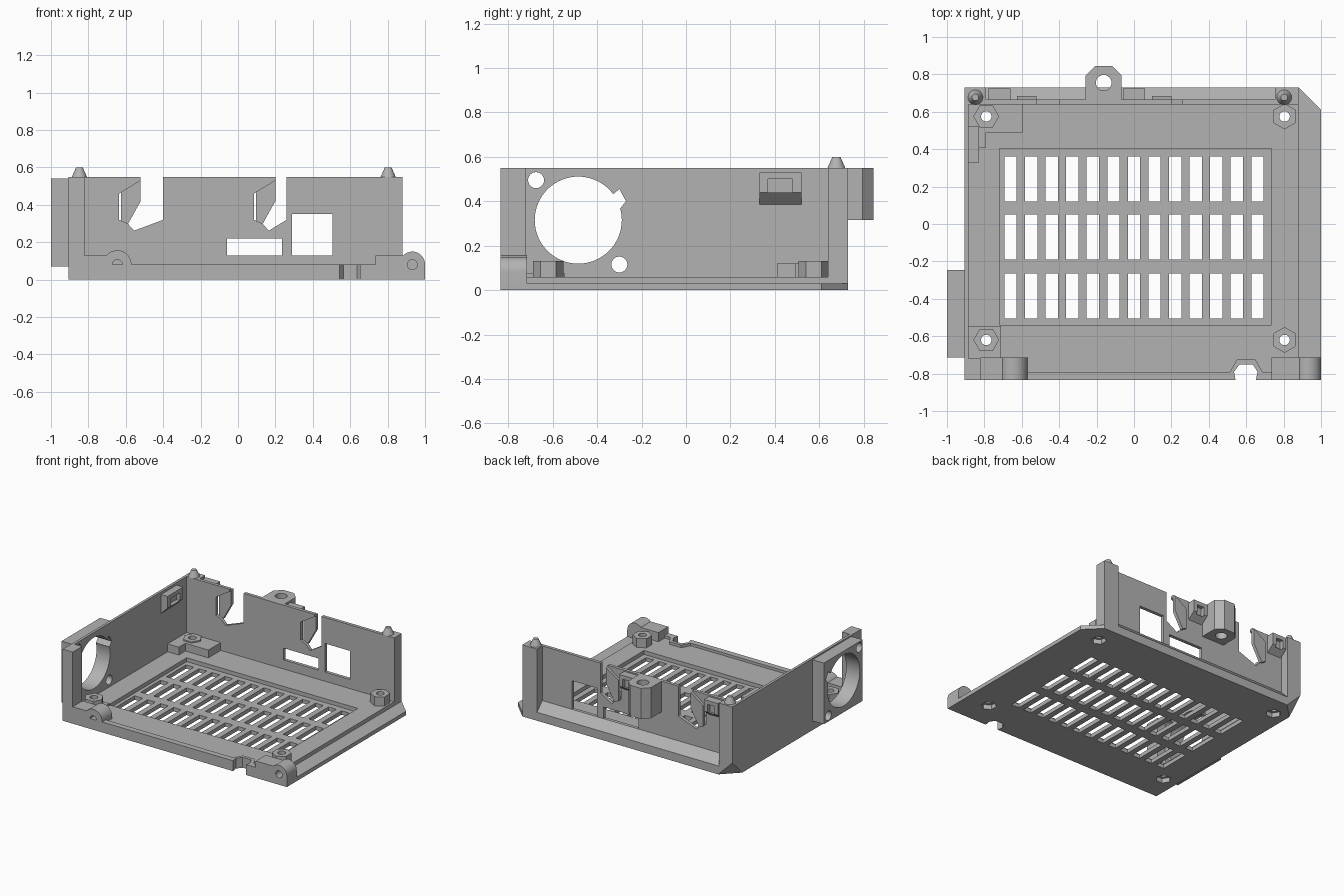
import bpy, bmesh, math
from mathutils import Vector

if "Cube" in bpy.data.objects:
    bpy.data.objects.remove(bpy.data.objects["Cube"])

grey = bpy.data.materials.new("plain grey plastic")
grey.use_nodes = True
grey.diffuse_color = (0.45, 0.45, 0.45, 1)
grey.node_tree.nodes["Principled BSDF"].inputs["Base Color"].default_value = grey.diffuse_color


def place(axis, a, b, t):
    return {"x": (t, a, b), "y": (a, t, b), "z": (a, b, t)}[axis]


def finish(name, bm):
    bmesh.ops.recalc_face_normals(bm, faces=bm.faces)
    me = bpy.data.meshes.new(name)
    bm.to_mesh(me)
    bm.free()
    me.materials.append(grey)
    ob = bpy.data.objects.new(name, me)
    bpy.context.collection.objects.link(ob)
    return ob


def add_prism(bm, axis, pts, lo, hi):
    low = [bm.verts.new(place(axis, a, b, lo)) for a, b in pts]
    high = [bm.verts.new(place(axis, a, b, hi)) for a, b in pts]
    bm.faces.new(low)
    bm.faces.new(high)
    for i in range(len(pts)):
        j = (i + 1) % len(pts)
        bm.faces.new((low[i], low[j], high[j], high[i]))


def prism(name, axis, pts, lo, hi):
    bm = bmesh.new()
    add_prism(bm, axis, pts, lo, hi)
    return finish(name, bm)


def rect(a0, a1, b0, b1):
    return [(a0, b0), (a1, b0), (a1, b1), (a0, b1)]


def box(name, x0, x1, y0, y1, z0, z1):
    return prism(name, "z", rect(x0, x1, y0, y1), z0, z1)


def ring(a, b, r, n=40, turn=0.0):
    return [(a + r * math.cos(turn + math.tau * i / n),
             b + r * math.sin(turn + math.tau * i / n)) for i in range(n)]


def cut(ob, *cutters):
    # Subtract each cutter, then discard it
    bpy.context.view_layer.objects.active = ob
    for c in cutters:
        c.hide_render = True
        m = ob.modifiers.new("cut", "BOOLEAN")
        m.operation, m.solver, m.object = "DIFFERENCE", "EXACT", c
        bpy.ops.object.modifier_apply(modifier=m.name)
        bpy.data.objects.remove(c)


def corner_cutter():
    # Sloped undercut at the rear corner
    bm = bmesh.new()
    c = Vector((-0.915, 0.74, -0.01))
    s = 0.15
    v = [bm.verts.new(c + Vector(d) * s) for d in
         ((0, 0, 0), (1, 0, 0), (0, -1, 0), (0, 0, 1))]
    for f in ((0, 1, 2), (0, 1, 3), (0, 2, 3), (1, 2, 3)):
        bm.faces.new([v[i] for i in f])
    return finish("corner_cutter", bm)


def front_notch():
    return prism("notch_cutter", "z", [(0.555, -0.9), (0.535, -0.79), (0.565, -0.75),
                 (0.635, -0.75), (0.66, -0.79), (0.64, -0.9)], -0.1, 0.2)


# Floor with recessed vent panel, slots and hexagonal nut pockets
floor = box("floor", -0.905, 0.88, -0.835, 0.73, 0, 0.06)
slots = bmesh.new()
for col in range(13):
    x = -0.66 + 0.11 * col
    for y in (-0.385, -0.07, 0.24):
        add_prism(slots, "z", rect(x - 0.033, x + 0.033, y - 0.12, y + 0.12), -0.1, 0.2)
cut(floor, box("panel_cutter", -0.72, 0.735, -0.54, 0.405, 0.03, 0.2),
    finish("slot_cutter", slots), corner_cutter(), front_notch())

# Thin side flange with a clipped rear corner
prism("side_flange", "z", [(0.87, -0.835), (1, -0.835), (1, 0.61), (0.88, 0.73), (0.87, 0.73)], 0, 0.03)

# Four hexagonal standoffs with through holes
for label, x, y, turn in (("rear_right", -0.79, 0.575, 0), ("rear_left", 0.805, 0.575, math.pi / 6),
                          ("front_right", -0.79, -0.62, 0), ("front_left", 0.805, -0.62, math.pi / 6)):
    cut(floor, prism("pocket_cutter", "z", ring(x, y, 0.055, 6, turn), -0.1, 0.035),
        prism("screw_cutter", "z", ring(x, y, 0.028, 24), -0.1, 0.2))
    post = prism("standoff_" + label, "z", ring(x, y, 0.069, 6, turn), 0.06, 0.13)
    cut(post, prism("screw_cutter", "z", ring(x, y, 0.028, 24), -0.1, 0.2))

# L-shaped block by the rear corner and low pad by the front corner
ell = prism("corner_block", "z", [(-0.89, 0.41), (-0.79, 0.41), (-0.79, 0.49), (-0.595, 0.49),
            (-0.595, 0.645), (-0.89, 0.645)], 0.055, 0.12)
cut(ell, prism("screw_cutter", "z", ring(-0.79, 0.575, 0.028, 24), -0.1, 0.2))
pad = box("corner_pad", -0.89, -0.71, -0.72, -0.545, 0.055, 0.075)
cut(pad, prism("screw_cutter", "z", ring(-0.79, -0.62, 0.028, 24), -0.1, 0.2))

# Front lip and the raised rim around its cable notch
lip = box("front_lip", -0.82, 0.75, -0.835, -0.79, 0.05, 0.08)
rim = prism("notch_rim", "z", [(0.51, -0.795), (0.55, -0.725), (0.65, -0.725), (0.69, -0.795)], 0.05, 0.08)
cut(lip, front_notch())
cut(rim, front_notch())

# Hinge blocks with rounded bosses and pin holes
for label, x, inner in (("right", -0.645, (-0.82, -0.645)), ("left", 0.932, (0.735, 0.932))):
    r = 0.075 if label == "right" else 0.068
    block = box("hinge_block_" + label, inner[0], inner[1], -0.835, -0.715, 0, 0.13)
    arc = [(x + r * math.cos(math.pi * i / 20), 0.082 + r * math.sin(math.pi * i / 20)) for i in range(21)]
    boss = prism("hinge_boss_" + label, "y", [(x + r, 0)] + arc + [(x - r, 0)], -0.835, -0.715)
    for part in (block, boss):
        cut(part, prism("pin_cutter", "y", ring(x, 0.08, 0.027, 24), -0.9, -0.74))

# Side wall, its front post and the square fan mount
wall = box("side_wall", -0.905, -0.885, -0.835, 0.73, 0, 0.55)
cut(wall, corner_cutter())
box("side_wall_front_post", -0.905, -0.82, -0.835, -0.72, 0, 0.55)
mount = box("fan_mount", -1, -0.9, -0.715, -0.245, 0.07, 0.54)
for part in (wall, mount):
    cut(part, prism("fan_cutter", "x", ring(-0.485, 0.315, 0.196, 64), -1.1, -0.85),
        prism("key_cutter", "x", [(-0.36, 0.40), (-0.31, 0.35), (-0.27, 0.40), (-0.30, 0.455),
                                  (-0.33, 0.43), (-0.36, 0.45)], -1.1, -0.85),
        prism("screw_cutter", "x", ring(-0.675, 0.495, 0.036, 24), -1.1, -0.85),
        prism("screw_cutter", "x", ring(-0.3, 0.115, 0.036, 24), -1.1, -0.85))

# Latch on the inside of the side wall
latch = prism("side_latch", "y", [(-0.89, 0.38), (-0.83, 0.44), (-0.83, 0.53), (-0.89, 0.53)], 0.33, 0.52)
cut(latch, box("latch_cutter", -0.86, -0.8, 0.37, 0.48, 0.44, 0.5))

# Back wall with two windows, and a sloped foot outside it
back = box("back_wall", -0.905, 0.88, 0.64, 0.665, 0.03, 0.55)
cut(back, prism("window_cutter", "y", rect(-0.06, 0.235, 0.13, 0.22), 0.5, 0.8),
    prism("window_cutter", "y", rect(0.29, 0.505, 0.13, 0.35), 0.5, 0.8), corner_cutter())
foot = prism("back_foot", "x", [(0.645, 0.02), (0.73, 0.02), (0.73, 0.065), (0.665, 0.13), (0.645, 0.13)],
             -0.905, 0.88)
cut(foot, corner_cutter())

# Latch notches, folded flaps and outer latches along the back wall
for label, shift, edge in (("right", -0.72, -0.40), ("left", 0.0, 0.26)):
    cut(back, prism("notch_cutter", "y", [(0.2 + shift, 0.6), (edge, 0.6), (edge, 0.32), (0.165 + shift, 0.262),
        (0.13 + shift, 0.30), (0.085 + shift, 0.32), (0.085 + shift, 0.46), (0.2 + shift, 0.53)], 0.5, 0.8))
    prism("flap_" + label, "y", [(0.2 + shift, 0.54), (0.095 + shift, 0.47), (0.095 + shift, 0.31),
          (0.13 + shift, 0.295), (0.2 + shift, 0.42)], 0.66, 0.685)
    x = shift
    clip = prism("back_latch_" + label, "x", [(0.66, 0.40), (0.725, 0.45), (0.725, 0.54), (0.66, 0.54)],
                 x - 0.06, x + 0.06)
    cut(clip, prism("latch_cutter", "z", rect(x - 0.03, x + 0.03, 0.695, 0.76), 0.44, 0.51))

# Corner posts with tapered locating pins
for label, x0, x1, px in (("right", -0.905, -0.79, -0.848), ("left", 0.755, 0.88, 0.803)):
    post = box("back_post_" + label, x0, x1, 0.64, 0.73, 0.03, 0.55)
    if x0 < 0:
        cut(post, corner_cutter())
    bpy.ops.mesh.primitive_cone_add(vertices=32, radius1=0.04, radius2=0.018, depth=0.05,
                                    location=(px, 0.677, 0.575))
    bpy.context.object.name = "locating_pin_" + label
    bpy.context.object.data.materials.append(grey)

# Rear screw tab with chamfered corners
tab = prism("screw_tab", "z", [(-0.258, 0.65), (-0.258, 0.795), (-0.208, 0.845), (-0.116, 0.845),
            (-0.066, 0.795), (-0.066, 0.65)], 0.315, 0.55)
cut(tab, prism("screw_cutter", "z", ring(-0.162, 0.755, 0.042, 32), 0.2, 0.7))

# Smooth round surfaces, keep hard edges
bpy.ops.object.select_all(action="DESELECT")
for ob in bpy.context.collection.objects:
    if ob.type == "MESH":
        ob.select_set(True)
        bpy.context.view_layer.objects.active = ob
bpy.ops.object.shade_smooth_by_angle(angle=math.radians(30))
